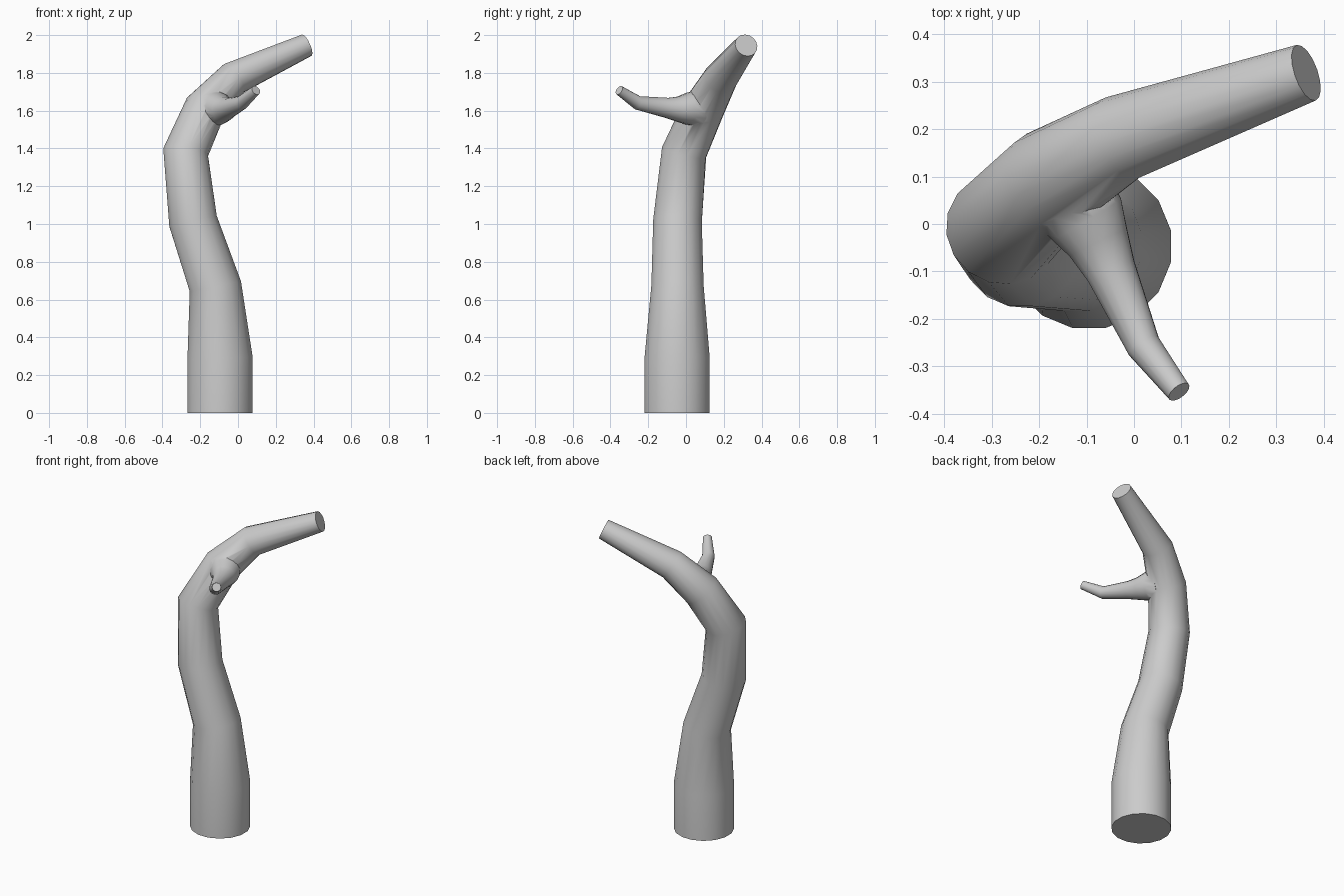
import bpy, bmesh, math
from mathutils import Vector

if "Cube" in bpy.data.objects:
    bpy.data.objects.remove(bpy.data.objects["Cube"])

SIDES = 16

def tube(name, rings, start_dir=None):
    """Capped tapering tube through (x, y, z, radius) rings, mitred at bends."""
    pts = [Vector(r[:3]) for r in rings]
    segs = [(b - a).normalized() for a, b in zip(pts, pts[1:])]
    dirs = [Vector(start_dir) if start_dir else segs[0]]
    dirs += [(a + b).normalized() for a, b in zip(segs, segs[1:])] + [segs[-1]]
    u = Vector((1, 0, 0))
    bm = bmesh.new()
    loops = []
    for p, d, r in zip(pts, dirs, rings):
        u = (u - d * u.dot(d)).normalized()   # carry the frame along without twist
        v = d.cross(u)
        loop = []
        for i in range(SIDES):
            a = 2 * math.pi * (i + 0.5) / SIDES
            loop.append(bm.verts.new(p + r[3] * (u * math.cos(a) + v * math.sin(a))))
        loops.append(loop)
    for lo, hi in zip(loops, loops[1:]):
        for i in range(SIDES):
            j = (i + 1) % SIDES
            bm.faces.new((lo[i], lo[j], hi[j], hi[i]))
    bm.faces.new(loops[0][::-1])
    bm.faces.new(loops[-1])
    mesh = bpy.data.meshes.new(name)
    bm.to_mesh(mesh)
    bm.free()
    obj = bpy.data.objects.new(name, mesh)
    bpy.context.collection.objects.link(obj)
    return obj

# Curving trunk that bends over into the main limb
trunk = tube("trunk", [
    (-0.095, -0.047, 0.00, 0.176),
    (-0.095, -0.047, 0.29, 0.176),
    (-0.120, -0.045, 0.67, 0.141),
    (-0.238, -0.045, 1.015, 0.131),
    (-0.277, -0.010, 1.38, 0.121),
    (-0.175, 0.092, 1.61, 0.112),
    (-0.025, 0.182, 1.77, 0.092),
    (0.363, 0.319, 1.946, 0.062)], (0, 0, 1))

# Small side branch with a flared root
branch = tube("side_branch", [
    (-0.135, 0.060, 1.612, 0.096),
    (-0.100, 0.010, 1.610, 0.086),
    (-0.075, -0.040, 1.608, 0.068),
    (-0.048, -0.100, 1.615, 0.054),
    (0.020, -0.257, 1.642, 0.037),
    (0.095, -0.354, 1.708, 0.026)])

# Merge the branch into the trunk
mod = trunk.modifiers.new("join_branch", "BOOLEAN")
mod.operation = "UNION"
mod.solver = "EXACT"
mod.object = branch
bpy.context.view_layer.objects.active = trunk
trunk.select_set(True)
bpy.ops.object.modifier_apply(modifier=mod.name)
bpy.data.objects.remove(branch, do_unlink=True)
bpy.ops.object.shade_smooth_by_angle(angle=math.radians(60))
